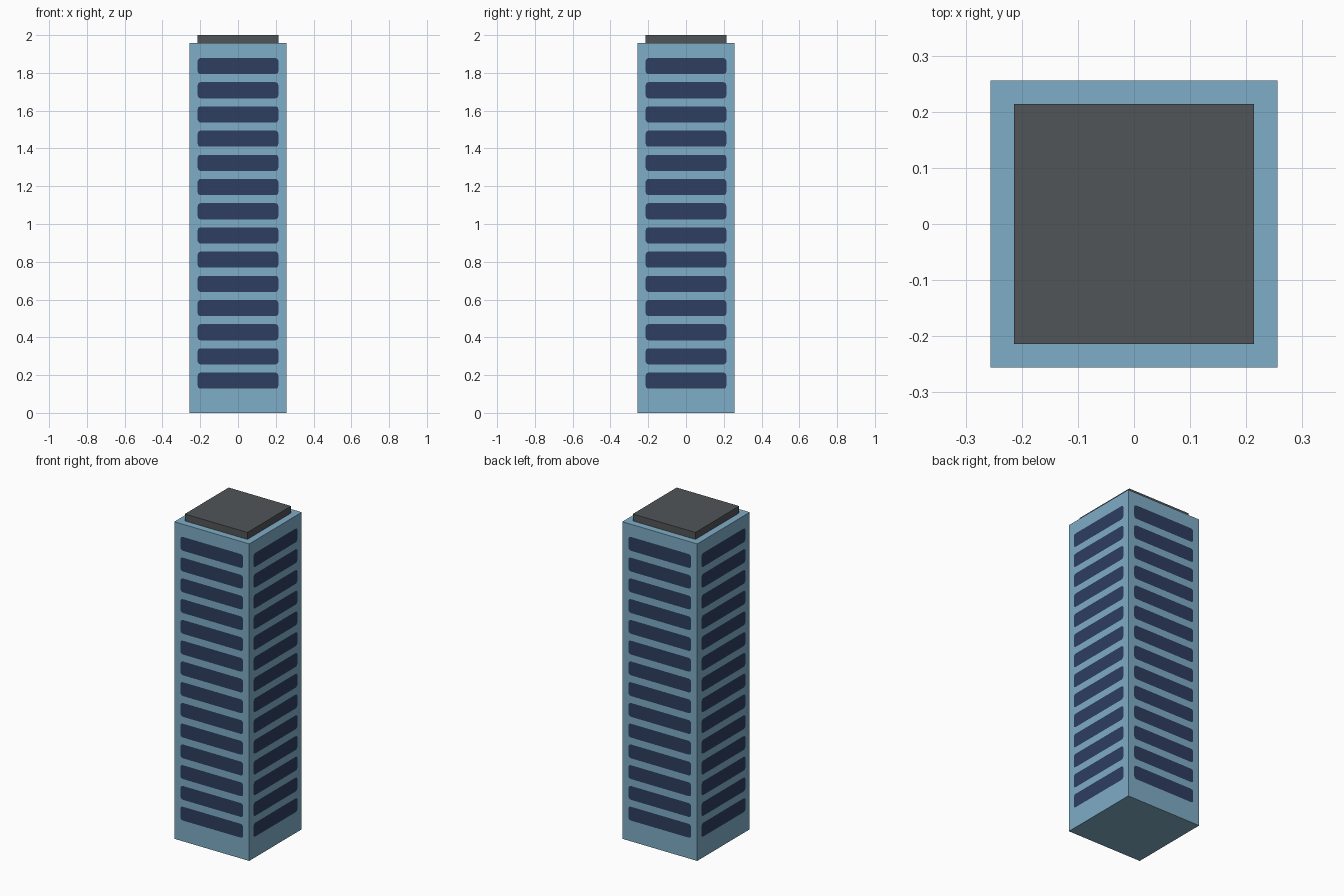
import bpy, bmesh, math
from mathutils import Matrix, Vector

if "Cube" in bpy.data.objects:
    bpy.data.objects.remove(bpy.data.objects["Cube"])

HALF = 0.256          # half width of the tower
U = 0.0427            # base module
BODY_TOP = 1.957
ROWS = 14


def material(name, rgb):
    lin = [((c / 255 + 0.055) / 1.055) ** 2.4 for c in rgb]
    m = bpy.data.materials.new(name)
    m.diffuse_color = (*lin, 1)
    m.use_nodes = True
    m.node_tree.nodes["Principled BSDF"].inputs["Base Color"].default_value = m.diffuse_color
    return m


def make_object(name, bm, mats):
    bmesh.ops.remove_doubles(bm, verts=bm.verts, dist=1e-5)
    bmesh.ops.recalc_face_normals(bm, faces=bm.faces)
    me = bpy.data.meshes.new(name)
    bm.to_mesh(me)
    bm.free()
    for m in mats:
        me.materials.append(m)
    ob = bpy.data.objects.new(name, me)
    bpy.context.collection.objects.link(ob)
    return ob


wall = material("light blue wall", (127, 173, 199))
glass = material("navy window", (45, 62, 96))
roof_grey = material("dark grey roof", (81, 85, 88))

bm = bmesh.new()


def face(points, turn, index):
    # points are (x, z) on the front wall, turned to one of the four sides
    f = bm.faces.new([bm.verts.new(turn @ Vector((x, -HALF, z))) for x, z in points])
    f.material_index = index


def window_cell(z0, z1, w0, w1, turn):
    # one storey: rounded window strip with the wall cut around it
    r, steps, hw = 0.016, 3, 5 * U
    corners = [(1, 1), (-1, 1), (-1, -1), (1, -1)]
    arcs, outer = [], []
    for i, (sx, sz) in enumerate(corners):
        cx = sx * (hw - r)
        cz = w1 - r if sz > 0 else w0 + r
        angles = [(i + k / steps) * math.pi / 2 for k in range(steps + 1)]
        arcs.append([(cx + r * math.cos(a), cz + r * math.sin(a)) for a in angles])
        outer.append((sx * HALF, z1 if sz > 0 else z0))
    face([p for arc in arcs for p in arc], turn, 1)
    for i in range(4):
        j = (i + 1) % 4
        for p, q in zip(arcs[i], arcs[i][1:]):
            face([outer[i], q, p], turn, 0)
        face([outer[i], outer[j], arcs[j][0], arcs[i][-1]], turn, 0)


# four window walls
for side in range(4):
    turn = Matrix.Rotation(side * math.pi / 2, 3, 'Z')
    for k in range(ROWS):
        w0 = 3 * U * (k + 1)
        w1 = w0 + 2 * U
        z0 = 0 if k == 0 else w0 - U / 2
        z1 = BODY_TOP if k == ROWS - 1 else w1 + U / 2
        window_cell(z0, z1, w0, w1, turn)

# top and bottom of the tower
for z in (0, BODY_TOP):
    bm.faces.new([bm.verts.new((x * HALF, y * HALF, z))
                  for x, y in ((-1, -1), (1, -1), (1, 1), (-1, 1))])
make_object("tower_body", bm, [wall, glass])

# roof slab
bm = bmesh.new()
h = 2 - BODY_TOP
bmesh.ops.create_cube(bm, size=1, matrix=Matrix.Translation((0, 0, BODY_TOP + h / 2))
                      @ Matrix.Diagonal((10 * U, 10 * U, h, 1)))
make_object("roof_slab", bm, [roof_grey])
